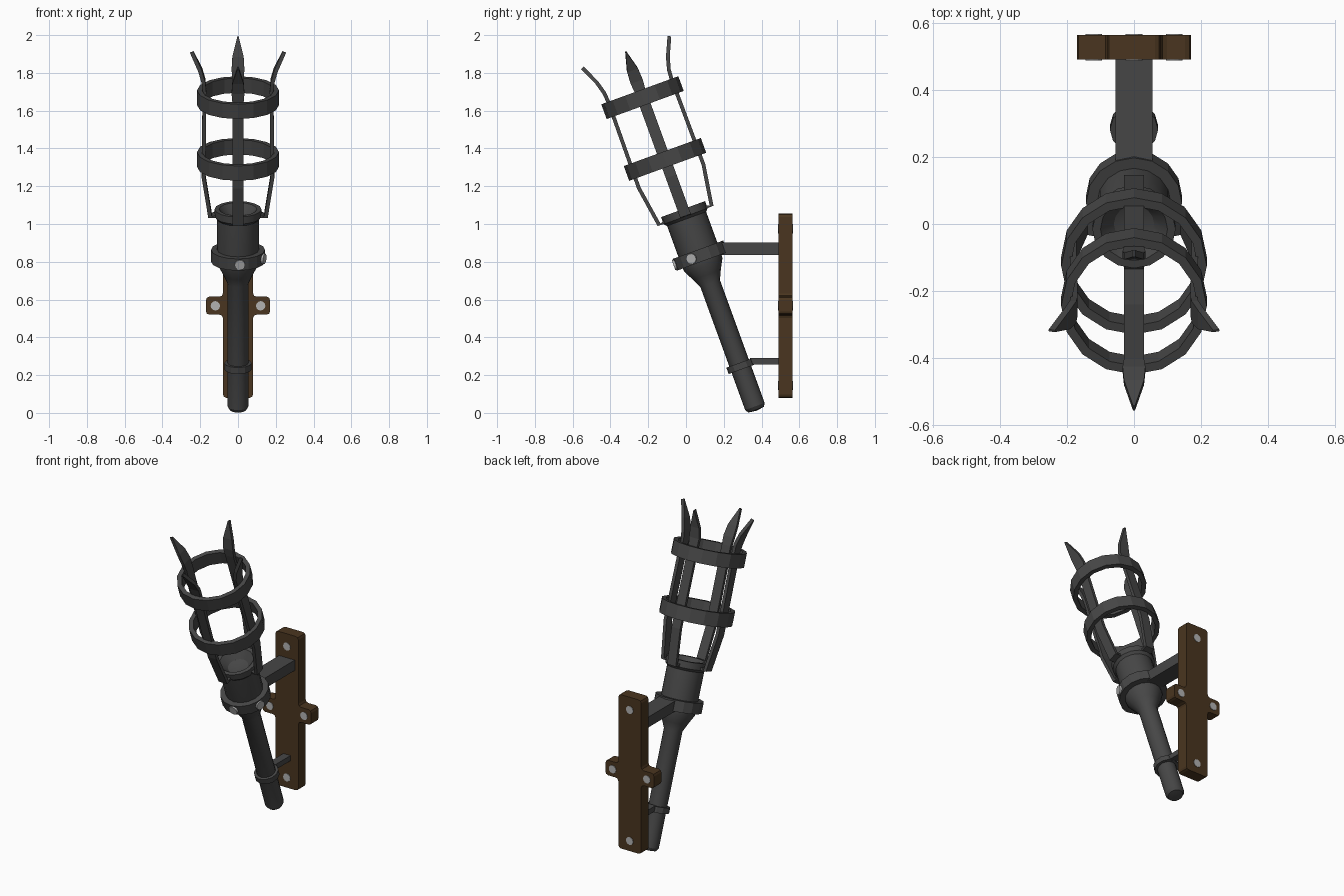
import bpy, bmesh, math
from mathutils import Matrix, Vector

if "Cube" in bpy.data.objects:
    bpy.data.objects.remove(bpy.data.objects["Cube"])

def mat(name, c):
    m = bpy.data.materials.new(name)
    m.diffuse_color = (*c, 1)
    m.use_nodes = True
    m.node_tree.nodes["Principled BSDF"].inputs["Base Color"].default_value = m.diffuse_color
    return m

IRON = mat("dark_iron", (0.062, 0.062, 0.062))
WOOD = mat("brown_wood", (0.068, 0.036, 0.014))
STEEL = mat("light_steel", (0.45, 0.45, 0.45))

# Torch axis frame: local z runs up the leaning torch
TILT = Matrix.Translation((0, 0.371, 0.017)) @ Matrix.Rotation(math.radians(20), 4, 'X')

def finish(name, bm, material, matrix=Matrix(), smooth=False):
    bmesh.ops.remove_doubles(bm, verts=bm.verts, dist=1e-5)
    bm.transform(matrix)
    bmesh.ops.recalc_face_normals(bm, faces=bm.faces)
    me = bpy.data.meshes.new(name)
    bm.to_mesh(me)
    bm.free()
    me.materials.append(material)
    ob = bpy.data.objects.new(name, me)
    bpy.context.collection.objects.link(ob)
    if smooth:
        bpy.ops.object.select_all(action='DESELECT')
        bpy.context.view_layer.objects.active = ob
        ob.select_set(True)
        bpy.ops.object.shade_smooth_by_angle(angle=math.radians(30))
    return ob

def lathe(name, profile, segs, closed=False, smooth=False):
    bm = bmesh.new()
    vs = [bm.verts.new((r, 0, z)) for r, z in profile]
    n = len(vs)
    es = [bm.edges.new((vs[i], vs[(i + 1) % n])) for i in range(n if closed else n - 1)]
    bmesh.ops.spin(bm, geom=vs + es, cent=(0, 0, 0), axis=(0, 0, 1),
                   angle=math.tau, steps=segs, use_duplicate=False)
    return finish(name, bm, IRON, TILT, smooth)

def band(name, inner, outer, z, h, segs=16):
    return lathe(name, [(inner, z - h / 2), (outer, z - h / 2),
                        (outer, z + h / 2), (inner, z + h / 2)], segs, True)

def box(name, lo, hi, material):
    bm = bmesh.new()
    c = [(a + b) / 2 for a, b in zip(lo, hi)]
    s = [b - a for a, b in zip(lo, hi)]
    bmesh.ops.create_cube(bm, size=1, matrix=Matrix.Translation(c) @ Matrix.Diagonal((*s, 1)))
    return finish(name, bm, material)

def bolt(name, centre, axis, r, depth, frame=Matrix()):
    bm = bmesh.new()
    rot = Vector(axis).to_track_quat('Z', 'Y').to_matrix().to_4x4()
    bmesh.ops.create_cone(bm, cap_ends=True, segments=12, radius1=r, radius2=r, depth=depth,
                          matrix=frame @ Matrix.Translation(centre) @ rot)
    return finish(name, bm, STEEL)

# Handle flaring into the cup, with a hollow top
lathe("handle_and_cup", [(0, -0.006), (0.044, 0), (0.055, 0.018), (0.055, 0.71), (0.078, 0.76),
                         (0.107, 0.815), (0.11, 0.85), (0.11, 1.075), (0.124, 1.09),
                         (0.124, 1.13), (0.1, 1.13), (0.06, 1.085), (0, 1.07)], 16, smooth=True)

# Basket hoops and holding collars
band("lower_hoop", 0.19, 0.217, 1.41, 0.083)
band("upper_hoop", 0.19, 0.217, 1.758, 0.083)
band("cup_collar", 0.105, 0.143, 0.868, 0.066)
band("handle_collar", 0.05, 0.072, 0.245, 0.036, 12)

# Four basket straps: (radius, height, half width) along the path
PATH = [(0.115, 1.10, 0.03), (0.148, 1.095, 0.03), (0.182, 1.315, 0.03), (0.178, 1.80, 0.03),
        (0.182, 1.85, 0.034), (0.2, 1.915, 0.03), (0.245, 2.015, 0.003)]
for k, side in enumerate(("front", "right", "back", "left")):
    bm = bmesh.new()
    rows = []
    for i, (r, z, w) in enumerate(PATH):
        a, b = PATH[max(i - 1, 0)], PATH[min(i + 1, len(PATH) - 1)]
        t = Vector((b[0] - a[0], b[1] - a[1])).normalized() * 0.01
        rows.append([bm.verts.new((sx * w, -(r + o * t.y), z - o * t.x))
                     for sx, o in ((-1, -1), (1, -1), (1, 1), (-1, 1))])
    for p, q in zip(rows, rows[1:]):
        for j in range(4):
            bm.faces.new((p[j], p[(j + 1) % 4], q[(j + 1) % 4], q[j]))
    bm.faces.new(rows[0])
    bm.faces.new(rows[-1])
    finish(side + "_strap", bm, IRON, TILT @ Matrix.Rotation(k * math.pi / 2, 4, 'Z'))

# Bracket arms reaching to the wall plate
box("upper_arm", (-0.055, 0.185, 0.837), (0.055, 0.555, 0.903), IRON)
box("lower_arm", (-0.025, 0.34, 0.257), (0.025, 0.555, 0.29), IRON)

# Cross-shaped wooden wall plate
half = [(0.08, 0.08), (0.08, 0.52), (0.17, 0.52), (0.17, 0.615), (0.08, 0.615), (0.08, 1.055)]
outline = half + [(-x, z) for x, z in reversed(half)]
bm = bmesh.new()
face = bm.faces.new([bm.verts.new((x, 0.49, z)) for x, z in outline])
ext = bmesh.ops.extrude_face_region(bm, geom=[face])
bmesh.ops.translate(bm, vec=(0, 0.073, 0),
                    verts=[g for g in ext["geom"] if isinstance(g, bmesh.types.BMVert)])
uprights = [e for e in bm.edges if abs(e.verts[0].co.y - e.verts[1].co.y) > 0.05]
bmesh.ops.bevel(bm, geom=uprights, offset=0.018, segments=2, profile=0.5, affect='EDGES')
finish("wall_plate", bm, WOOD)

# Screws through the plate, bolts on the collar
for i, (x, z) in enumerate(((-0.12, 0.567), (0.12, 0.567), (0, 0.975), (0, 0.145))):
    bolt(f"plate_screw_{i + 1}", (x, 0.5265, z), (0, 1, 0), 0.025, 0.079)
bolt("collar_bolt_front", (0.01, -0.138, 0.868), (0, -1, 0), 0.028, 0.022, TILT)
bolt("collar_bolt_right", (0.131, -0.047, 0.868), (0.94, -0.34, 0), 0.028, 0.022, TILT)
